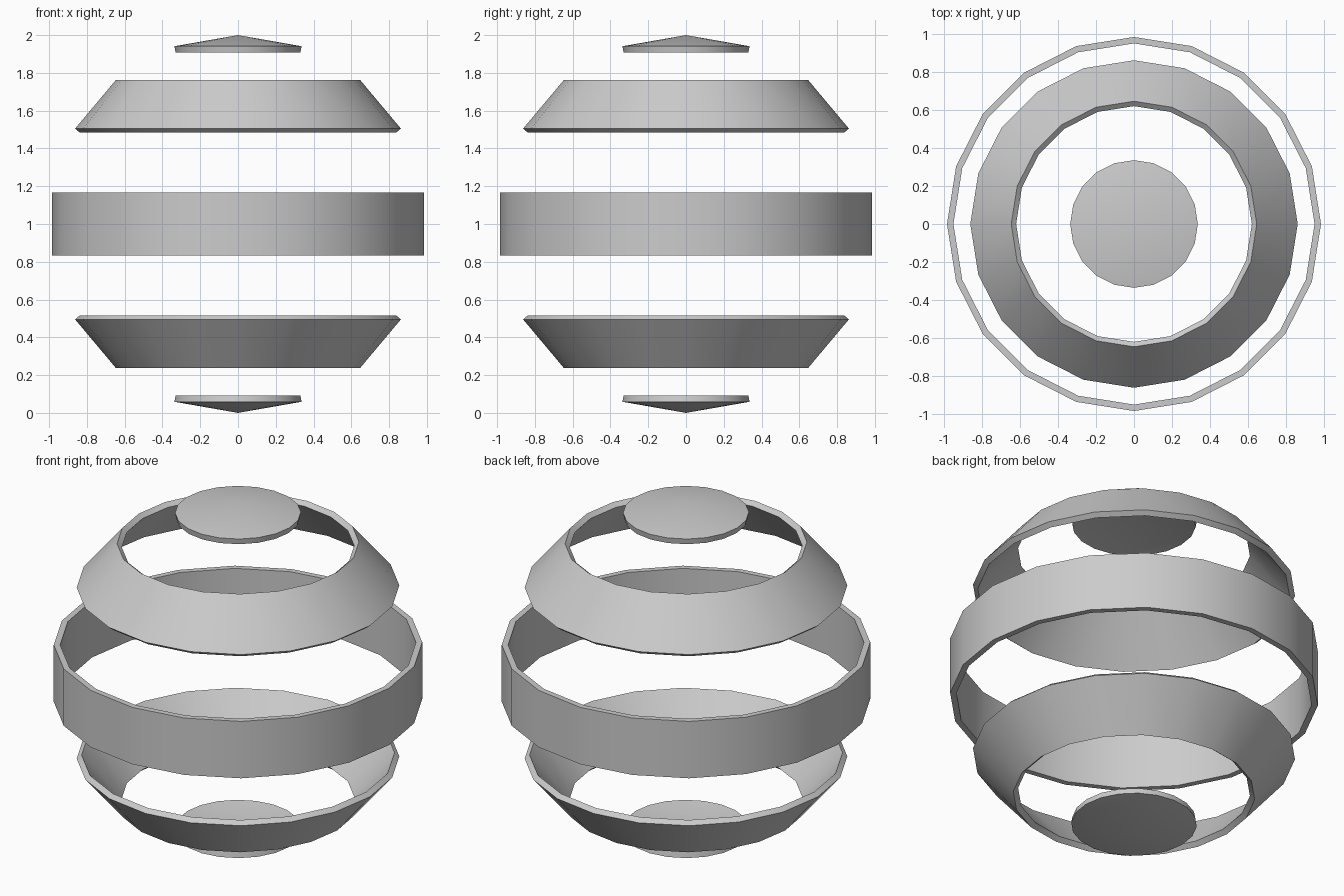
import bpy, bmesh, math

if "Cube" in bpy.data.objects:
    bpy.data.objects.remove(bpy.data.objects["Cube"])

SIDES = 20
THICK = 0.035 / 1.035      # shell grows outward from the inner sphere
R = 1 / 1.035              # inner radius, so the outer poles reach 0 and 2


def band(name, a0, a1):
    """Slice of a sphere between two polar angles (degrees), thickened outward."""
    bm = bmesh.new()

    def ring(a):
        a = math.radians(a)
        r, z = R * math.sin(a), 1 + R * math.cos(a)
        if r < 1e-5:       # pole: a single point
            return [bm.verts.new((0, 0, z))] * SIDES
        return [bm.verts.new((r * math.cos(2 * math.pi * j / SIDES),
                              r * math.sin(2 * math.pi * j / SIDES), z))
                for j in range(SIDES)]

    top, bot = ring(a0), ring(a1)
    for j in range(SIDES):
        k = (j + 1) % SIDES
        bm.faces.new(dict.fromkeys((top[j], bot[j], bot[k], top[k])))
    me = bpy.data.meshes.new(name)
    bm.to_mesh(me)
    bm.free()
    ob = bpy.data.objects.new(name, me)
    bpy.context.collection.objects.link(ob)

    # Shell thickness
    mod = ob.modifiers.new("shell", 'SOLIDIFY')
    mod.thickness = THICK
    mod.offset = 1
    bpy.ops.object.select_all(action='DESELECT')
    ob.select_set(True)
    bpy.context.view_layer.objects.active = ob
    bpy.ops.object.modifier_apply(modifier=mod.name)
    bpy.ops.object.shade_smooth_by_angle(angle=math.radians(30))


# Every other band of a nine-ring sphere
names = ["top_cap", "upper_ring", "middle_ring", "lower_ring", "bottom_cap"]
for i, name in enumerate(names):
    band(name, 40 * i, 40 * i + 20)
